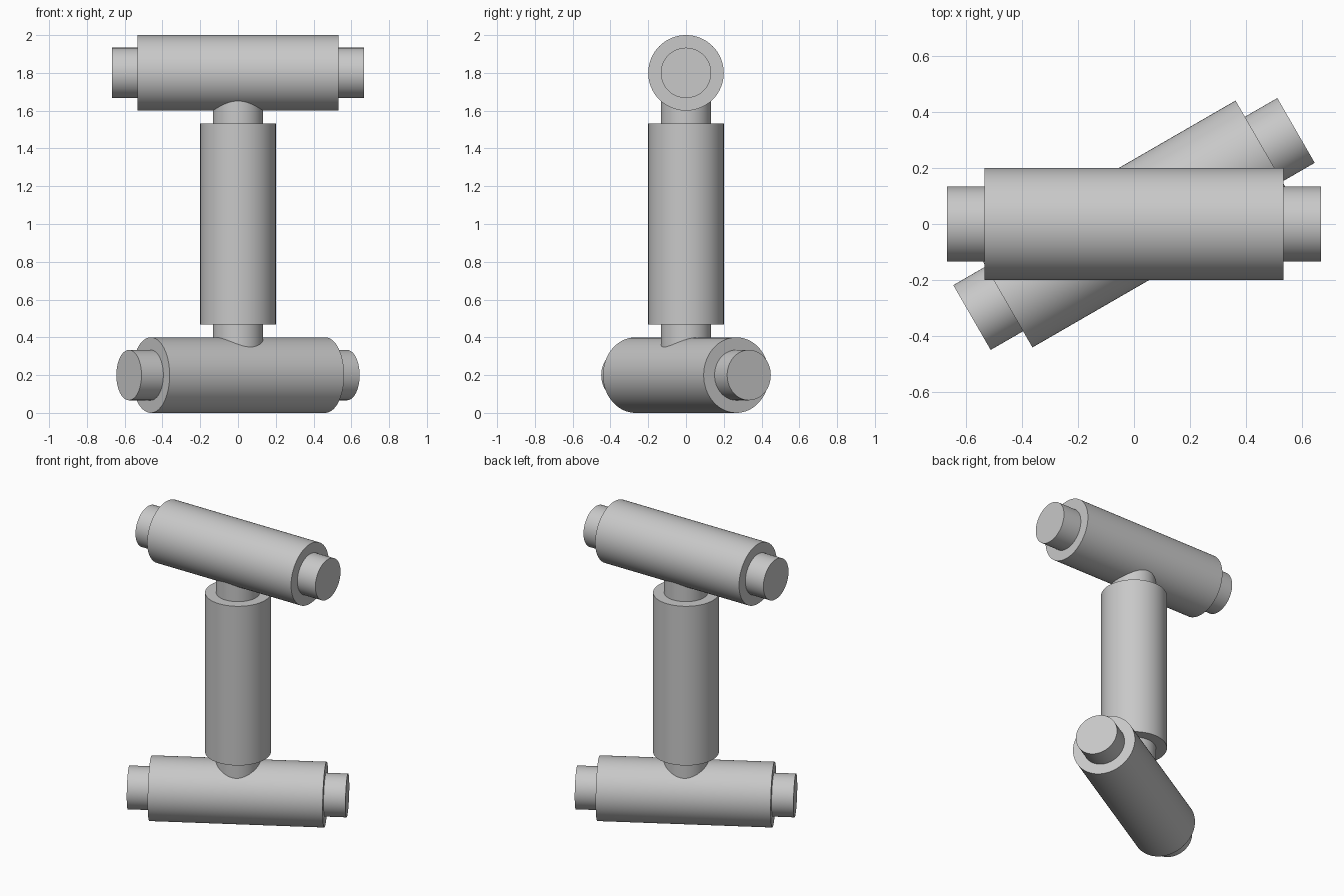
import bpy, bmesh, math
from mathutils import Matrix

if "Cube" in bpy.data.objects:
    bpy.data.objects.remove(bpy.data.objects["Cube"])

SEGMENTS = 64
grey = bpy.data.materials.new("plain_grey")
grey.diffuse_color = (0.58, 0.58, 0.58, 1)
grey.use_nodes = True
grey.node_tree.nodes["Principled BSDF"].inputs["Base Color"].default_value = grey.diffuse_color

# Half profile of a stepped rod: (radius, position along axis)
PROFILE = [(0.1333, -0.6667), (0.1333, -0.5333), (0.2, -0.5333),
           (0.2, 0.5333), (0.1333, 0.5333), (0.1333, 0.6667)]


def stepped_rod(name, height, turn):
    """Lathe the profile around z, then turn and lift it into place."""
    bm = bmesh.new()
    rings = []
    for r, z in PROFILE:
        rings.append([bm.verts.new((r * math.cos(a), r * math.sin(a), z))
                      for a in (2 * math.pi * i / SEGMENTS for i in range(SEGMENTS))])
    for low, high in zip(rings, rings[1:]):
        for i in range(SEGMENTS):
            j = (i + 1) % SEGMENTS
            bm.faces.new((low[i], low[j], high[j], high[i]))
    bm.faces.new(rings[0][::-1])
    bm.faces.new(rings[-1])
    bm.transform(Matrix.Translation((0, 0, height)) @ turn)
    mesh = bpy.data.meshes.new(name)
    bm.to_mesh(mesh)
    bm.free()
    mesh.materials.append(grey)
    obj = bpy.data.objects.new(name, mesh)
    bpy.context.collection.objects.link(obj)
    bpy.ops.object.select_all(action='DESELECT')
    obj.select_set(True)
    bpy.context.view_layer.objects.active = obj
    bpy.ops.object.shade_smooth_by_angle(angle=math.radians(30))


lay_flat = Matrix.Rotation(math.radians(90), 4, 'Y')

# Bottom bar is twisted about the post, top bar runs straight along x
stepped_rod("bottom_bar", 0.2, Matrix.Rotation(math.radians(30), 4, 'Z') @ lay_flat)
stepped_rod("upright_post", 1.0, Matrix.Identity(4))
stepped_rod("top_bar", 1.8, lay_flat)
